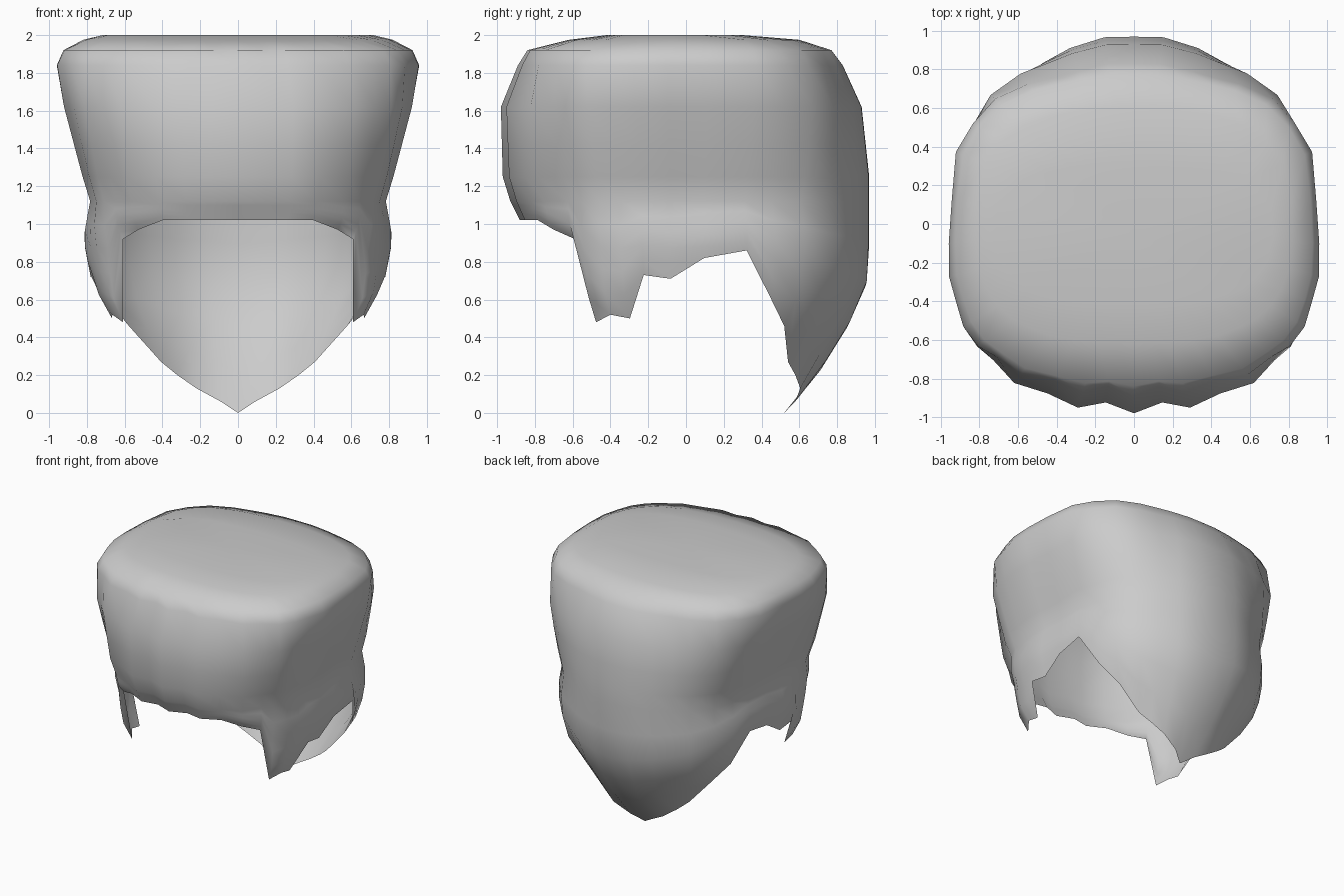
import bpy, math

if "Cube" in bpy.data.objects:
    bpy.data.objects.remove(bpy.data.objects["Cube"])

# Vertical profiles: z, half width, front depth, back depth
PROFILE = [(2.0, .72, .42, .30), (1.975, .82, .62, .60), (1.92, .925, .84, .77),
           (1.84, .96, .89, .83), (1.62, .92, .98, .93), (1.25, .82, .97, .97),
           (1.12, .78, .93, .97), (1.02, .80, .88, .97), (.92, .82, .76, .97),
           (.72, .78, .78, .97), (.62, .76, .78, .93), (.48, .67, .80, .87),
           (.27, .53, .7, .74), (.13, .5, .6, .65), (0, .47, .5, .52)]

# Columns around one half: degrees from the front, hem height, radial wave
COLUMNS = [(0, 1.02, 1), (9, 1.02, .945), (17, 1.02, .985), (27, 1.02, .95),
           (37, .97, .98), (46, .92, .97), (52, .48, 1), (59, .52, 1.01),
           (66, .50, 1), (74, .73, 1.01), (84, .71, 1), (97, .82, .985),
           (112, .86, 1), (122, .62, .98), (132, .46, .98), (143, .27, .96),
           (151, .20, .95), (160, .13, .97), (171, .06, 1), (180, 0, 1)]
POWER = 2.8


def dims(z):
    for a, b in zip(PROFILE, PROFILE[1:]):
        if z >= b[0]:
            t = (a[0] - z) / (a[0] - b[0])
            return [p + (q - p) * t for p, q in zip(a[1:], b[1:])]
    return PROFILE[-1][1:]


def point(angle, z, wave):
    w, f, b = dims(z)
    s, c = math.sin(angle), math.cos(angle)
    d = f if c > 0 else b
    r = wave * (abs(s / w) ** POWER + abs(c / d) ** POWER) ** (-1 / POWER)
    return (r * s, -r * c, z)


# Full set of columns, mirrored left to right
half = [(math.radians(a), h, k) for a, h, k in COLUMNS]
ring = half + [(-a, h, k) for a, h, k in half[-2:0:-1]]
levels = [2.0, 1.975, 1.92, 1.84, 1.62, 1.42, 1.25, 1.12]
drops = [.2, .4, .6, .8, 1]

# Shell: crown rim down to the shaped hem, open underneath
verts = [(0, -.05, 1.995)]
for a, hem, wave in ring:
    zs = levels + [1.12 + (hem - 1.12) * d for d in drops]
    verts += [point(a, z, 1 + (wave - 1) * min(1, (2 - z) / .15)) for z in zs]
rows, n = len(levels) + len(drops), len(ring)
faces = []
for i in range(n):
    p, q = 1 + i * rows, 1 + ((i + 1) % n) * rows
    faces.append((0, p, q))
    faces += [(p + r, p + r + 1, q + r + 1, q + r) for r in range(rows - 1)]

mesh = bpy.data.meshes.new("hair_shell")
mesh.from_pydata(verts, [], faces)
obj = bpy.data.objects.new("hair_shell", mesh)
bpy.context.collection.objects.link(obj)
for poly in mesh.polygons:
    poly.use_smooth = True
